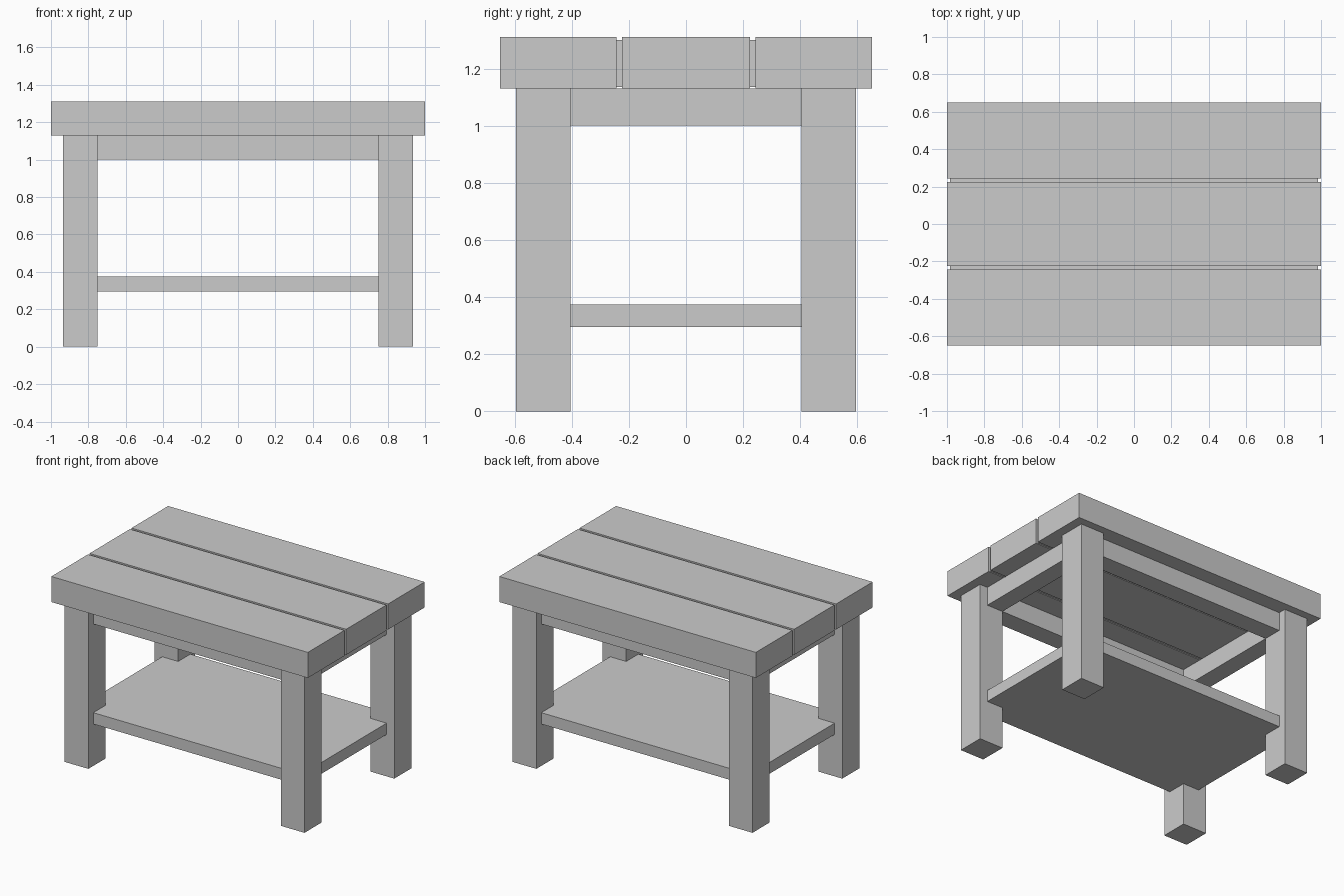
import bpy

if "Cube" in bpy.data.objects:
    bpy.data.objects.remove(bpy.data.objects["Cube"])


def box(name, x, y, z):
    """Axis-aligned box from (min, max) ranges."""
    bpy.ops.mesh.primitive_cube_add(
        size=1, location=[(r[0] + r[1]) / 2 for r in (x, y, z)])
    ob = bpy.context.object
    ob.name = name
    ob.scale = [r[1] - r[0] for r in (x, y, z)]
    bpy.ops.object.transform_apply(location=True, rotation=False, scale=True)
    return ob


def mirror(ob, x=False, y=False):
    """Mirror a part across the centre planes."""
    m = ob.modifiers.new("Mirror", 'MIRROR')
    m.use_axis = (x, y, False)
    m.use_mirror_merge = False
    return ob


# Table top: three thick planks with narrow recessed seams
box("centre_plank", (-1, 1), (-0.224, 0.224), (1.13, 1.31))
mirror(box("outer_planks", (-1, 1), (0.243, 0.65), (1.13, 1.31)), y=True)
mirror(box("plank_seams", (-0.985, 0.985), (0.224, 0.243), (1.135, 1.30)), y=True)

# Four square legs
mirror(box("legs", (0.75, 0.935), (0.405, 0.595), (0, 1.13)), x=True, y=True)

# Rails under the top, flush with the inner faces of the legs
mirror(box("long_rails", (-0.75, 0.75), (0.405, 0.54), (1.0, 1.13)), y=True)
mirror(box("short_rails", (0.75, 0.875), (-0.405, 0.405), (1.0, 1.13)), x=True)

# Lower shelf, let into the legs at its corners
box("shelf", (-0.875, 0.875), (-0.54, 0.54), (0.295, 0.375))
